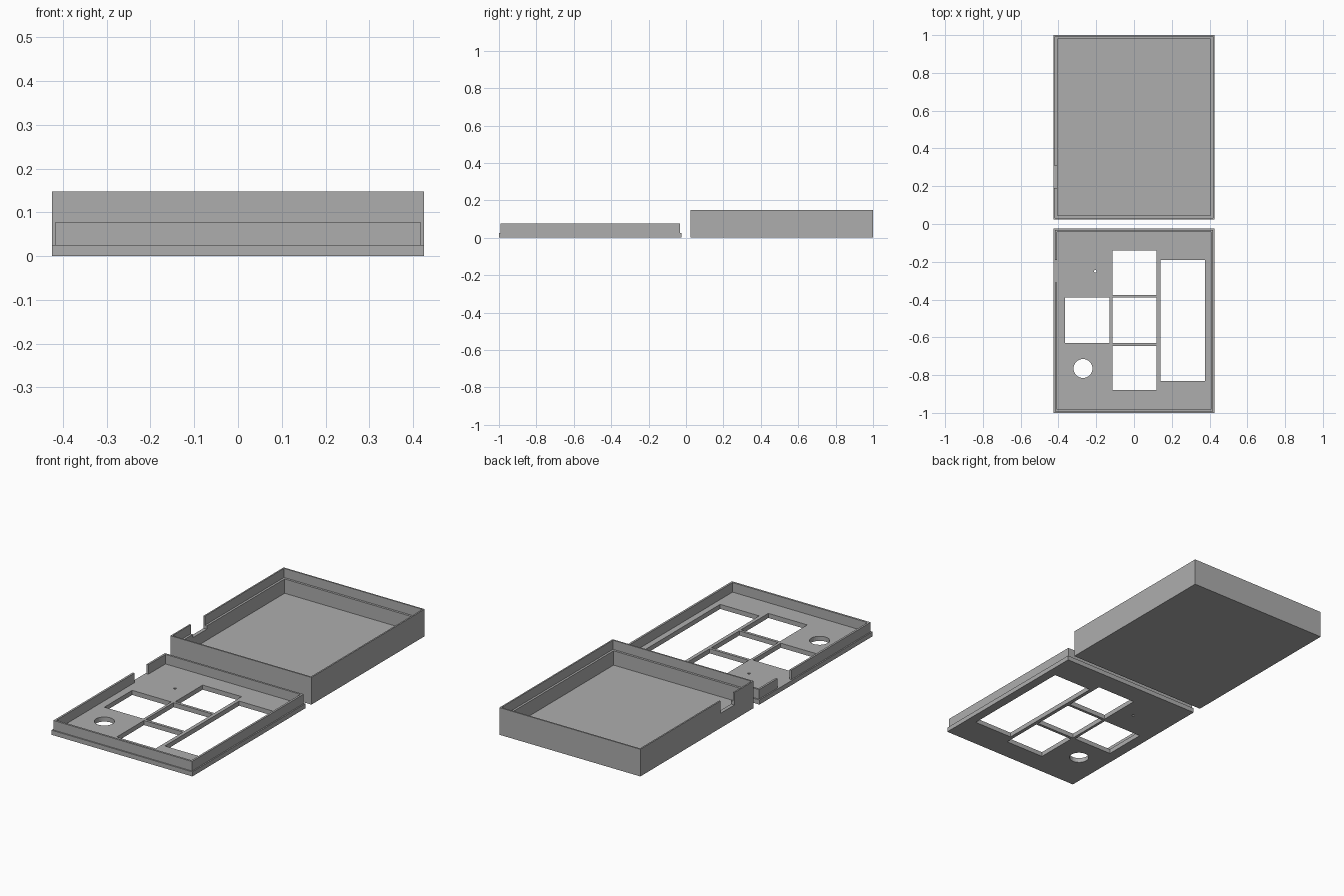
import bpy, bmesh, math

if "Cube" in bpy.data.objects:
    bpy.data.objects.remove(bpy.data.objects["Cube"])

# one flat grey for both halves
grey = bpy.data.materials.new("grey")
grey.diffuse_color = (0.42, 0.42, 0.42, 1)
grey.use_nodes = True
grey.node_tree.nodes["Principled BSDF"].inputs["Base Color"].default_value = grey.diffuse_color


def box(name, x0, x1, y0, y1, z0, z1):
    """Axis-aligned box between the given limits."""
    bm = bmesh.new()
    bmesh.ops.create_cube(bm, size=1)
    for v in bm.verts:
        v.co = ((x0 + x1) / 2 + v.co.x * (x1 - x0),
                (y0 + y1) / 2 + v.co.y * (y1 - y0),
                (z0 + z1) / 2 + v.co.z * (z1 - z0))
    return finish(name, bm)


def cylinder(name, x, y, r, z0, z1, sides):
    bm = bmesh.new()
    bmesh.ops.create_cone(bm, cap_ends=True, segments=sides, radius1=r, radius2=r, depth=z1 - z0)
    bmesh.ops.translate(bm, verts=bm.verts, vec=(x, y, (z0 + z1) / 2))
    return finish(name, bm)


def finish(name, bm):
    mesh = bpy.data.meshes.new(name)
    bm.to_mesh(mesh)
    bm.free()
    mesh.materials.append(grey)
    ob = bpy.data.objects.new(name, mesh)
    bpy.context.collection.objects.link(ob)
    return ob


def combine(target, tool, operation):
    """Apply a boolean and discard the tool."""
    mod = target.modifiers.new("bool", 'BOOLEAN')
    mod.operation, mod.solver, mod.object = operation, 'EXACT', tool
    bpy.context.view_layer.objects.active = target
    bpy.ops.object.modifier_apply(modifier=mod.name)
    bpy.data.objects.remove(tool)


W, Y0, Y1 = 0.425, 0.025, 1.0      # half width, inner and outer ends of each half
WALL, STEP = 0.02, 0.008           # wall thickness, width of the interlocking step


def inset_box(name, side, d, z0, z1):
    """Footprint of a half (side +1 rear, -1 front), inset by d."""
    a, b = sorted((side * Y0, side * Y1))
    return box(name, -W + d, W - d, a + d, b - d, z0, z1)


# deep tray with a stepped rim and a cable notch in the left wall
tray = inset_box("tray", 1, 0, 0, 0.148)
combine(tray, inset_box("cavity", 1, WALL, 0.02, 0.3), 'DIFFERENCE')
combine(tray, inset_box("rabbet", 1, STEP, 0.098, 0.3), 'DIFFERENCE')
combine(tray, box("notch", -0.5, -0.38, 0.19, 0.31, 0.08, 0.3), 'DIFFERENCE')

# cover plate with an inset rim that fits the tray
cover = inset_box("cover", -1, 0, 0, 0.077)
shoulder = inset_box("shoulder", -1, -0.1, 0.025, 0.3)
combine(shoulder, inset_box("rim_outline", -1, 0.007, -0.1, 0.5), 'DIFFERENCE')
combine(cover, shoulder, 'DIFFERENCE')
combine(cover, inset_box("recess", -1, 0.018, 0.025, 0.3), 'DIFFERENCE')
combine(cover, box("rim_gap", -0.5, -0.38, -0.31, -0.19, 0.025, 0.3), 'DIFFERENCE')

# windows: three in a column, one on the left, one tall on the right
windows = [(-0.115, 0.12, -0.375, -0.14), (-0.115, 0.12, -0.63, -0.39),
           (-0.115, 0.12, -0.88, -0.645), (-0.365, -0.13, -0.63, -0.39),
           (0.14, 0.375, -0.83, -0.19)]
for x0, x1, y0, y1 in windows:
    combine(cover, box("window", x0, x1, y0, y1, -0.1, 0.2), 'DIFFERENCE')

# round button hole and small pin hole
combine(cover, cylinder("button_hole", -0.27, -0.765, 0.05, -0.1, 0.2, 32), 'DIFFERENCE')
combine(cover, cylinder("pin_hole", -0.205, -0.25, 0.007, -0.1, 0.2, 12), 'DIFFERENCE')
